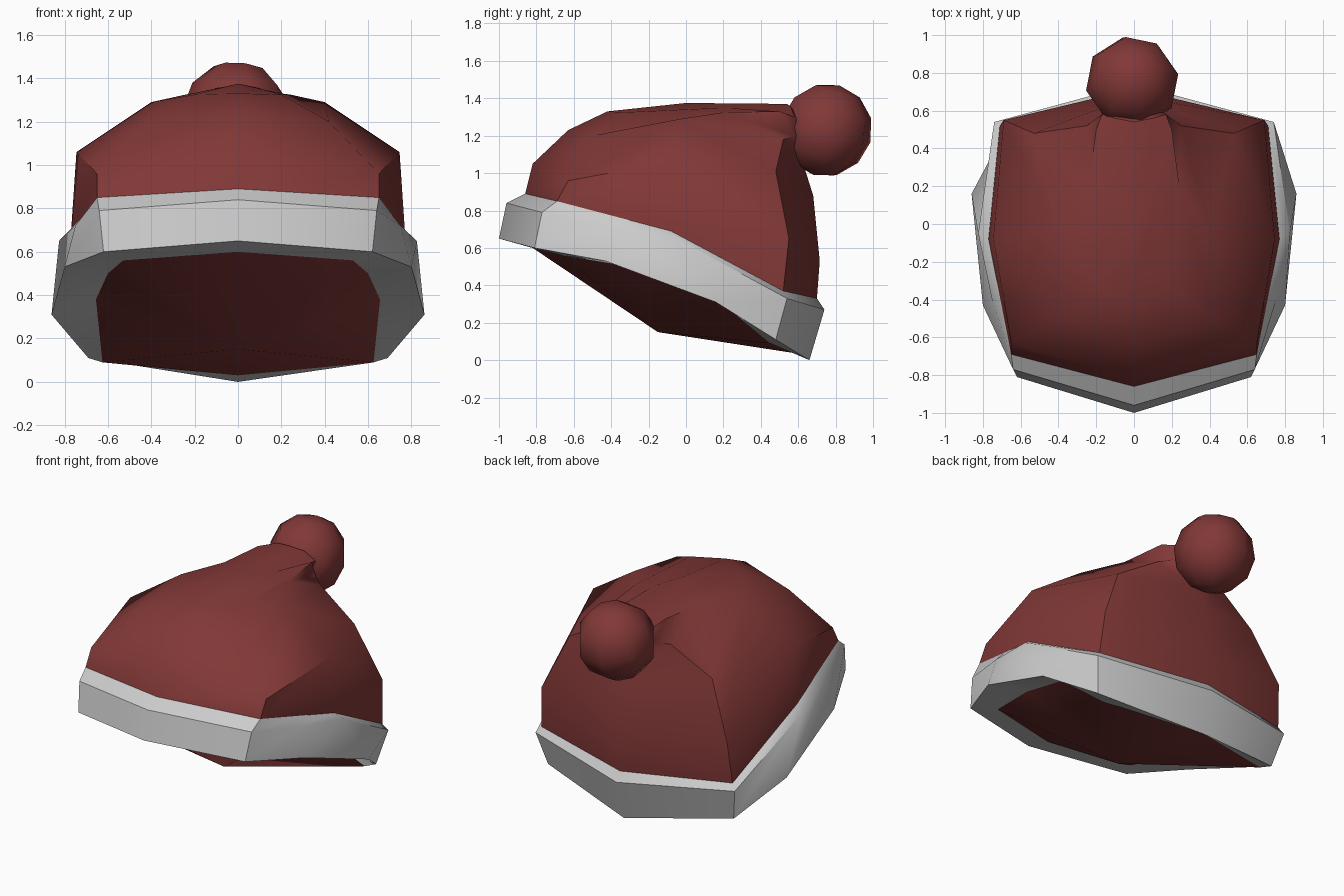
import bpy
import math

if "Cube" in bpy.data.objects:
    bpy.data.objects.remove(bpy.data.objects["Cube"])

red = bpy.data.materials.new("red_wool")
red.diffuse_color = (0.22, 0.04, 0.038, 1)
red.use_nodes = True
red.node_tree.nodes["Principled BSDF"].inputs["Base Color"].default_value = red.diffuse_color


def finish(ob, mat=None, angle=45):
    me = ob.data
    if mat:
        me.materials.append(mat)
    me.polygons.foreach_set("use_smooth", [True] * len(me.polygons))
    me.set_sharp_from_angle(angle=math.radians(angle))


def loft(name, rows, mat=None):
    """Each row is half a ring, front to back on +x; a one-point row is a pole."""
    verts, rings, faces = [], [], []
    for row in rows:
        full = row + [(-x, y, z) for x, y, z in row[-2:0:-1]] if len(row) > 1 else row
        rings.append(list(range(len(verts), len(verts) + len(full))))
        verts += full
    for a, b in zip(rings, rings[1:]):
        n = max(len(a), len(b))
        for i in range(n):
            j = (i + 1) % n
            if len(a) == 1:
                faces.append((a[0], b[j], b[i]))
            elif len(b) == 1:
                faces.append((a[i], a[j], b[0]))
            else:
                faces.append((a[i], a[j], b[j], b[i]))
    me = bpy.data.meshes.new(name)
    me.from_pydata(verts, [], faces)
    ob = bpy.data.objects.new(name, me)
    bpy.context.collection.objects.link(ob)
    finish(ob, mat)
    return ob


# Brim: inner rim, lower edge, upper edge, seam with the crown
inner = [(0, -.82, .60), (.53, -.66, .56), (.60, -.30, .50), (.655, .10, .38), (.625, .45, .09), (0, .63, .03)]
lower = [(0, -1, .65), (.62, -.81, .60), (.80, -.43, .53), (.86, .16, .31), (.69, .48, .11), (0, .66, 0)]
upper = [(0, -.96, .84), (.64, -.77, .79), (.75, -.41, .72), (.825, -.05, .65), (.74, .54, .33), (0, .74, .27)]
seam = [(0, -.86, .89), (.65, -.69, .85), (.71, -.385, .77), (.77, -.08, .69), (.71, .52, .37), (0, .70, .33)]
loft("brim", [inner, lower, upper, seam])

# Underside of the hat, sagging to a point
loft("underside", [[(0, -.15, .15)], inner], red)

# Crown: rings rising from the seam and drawn back into the tail
crown = [
    seam[:2] + seam[3:],
    [(0, -.82, 1.05), (.65, -.63, .96), (.745, -.08, 1.06), (.69, .55, .65), (0, .715, .53)],
    [(0, -.63, 1.23), (.42, -.50, 1.20), (.40, -.03, 1.29), (.53, .48, 1.01), (0, .68, .88)],
    [(0, -.42, 1.33), (.20, -.33, 1.325), (.24, .20, 1.325), (.25, .52, 1.18), (0, .63, 1.04)],
    [(0, 0, 1.375), (.11, .20, 1.35), (.20, .50, 1.33), (.17, .58, 1.20), (0, .64, 1.09)],
    [(0, .54, 1.37), (.10, .56, 1.355), (.17, .58, 1.30), (.12, .62, 1.20), (0, .65, 1.12)],
    [(0, .64, 1.25)],
]
loft("crown", crown, red)

# Pompom
bpy.ops.mesh.primitive_uv_sphere_add(segments=8, ring_count=6, radius=.25,
                                     location=(-.01, .75, 1.23),
                                     rotation=(math.radians(-15), math.radians(8), math.radians(10)))
pompom = bpy.context.object
pompom.name = "pompom"
finish(pompom, red, 60)
